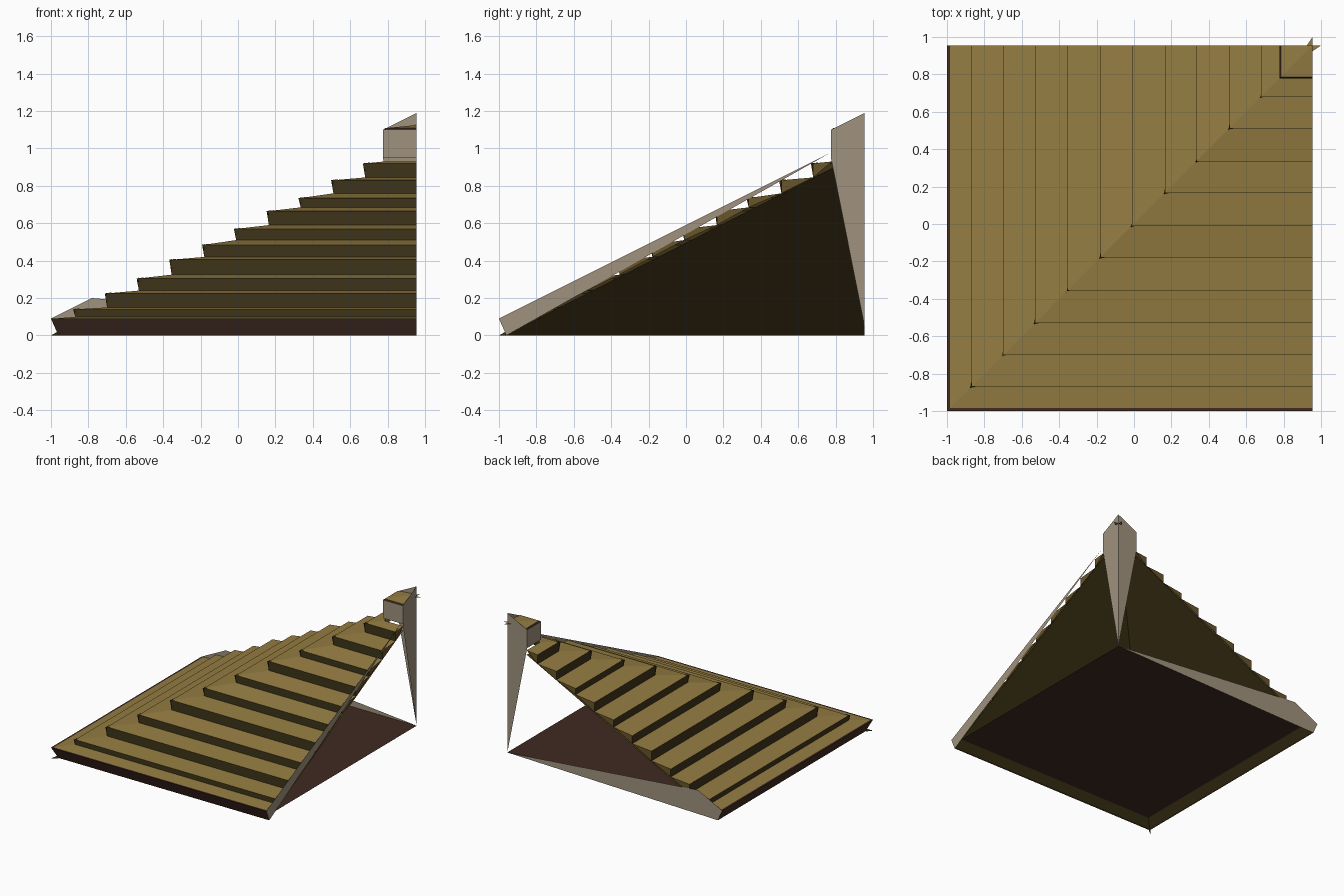
import bpy

cube = bpy.data.objects.get("Cube")
if cube:
    bpy.data.objects.remove(cube, do_unlink=True)


def material(name, rgb):
    m = bpy.data.materials.new(name)
    m.use_nodes = True
    m.diffuse_color = (*rgb, 1)
    bsdf = next(n for n in m.node_tree.nodes if n.type == 'BSDF_PRINCIPLED')
    bsdf.inputs["Base Color"].default_value = (*rgb, 1)
    bsdf.inputs["Roughness"].default_value = 0.9
    return m


STRAW = material("straw", (0.30, 0.205, 0.055))
WEATHERED = material("weathered straw", (0.14, 0.09, 0.022))
LINING = material("lining straw", (0.08, 0.054, 0.014))
DARK = material("dark straw", (0.048, 0.034, 0.009))
BROWN = material("dark brown wood", (0.052, 0.023, 0.015))
STONE = material("grey plaster", (0.35, 0.29, 0.21))

END = 0.955   # open sides of the quarter roof
FLOOR = 0.045  # height of the ceiling board


def build(name, faces, mat, mirrored=False):
    """Make one flat-faced object from polygons; mirrored swaps x and y."""
    verts, polys = [], []
    for face in faces:
        pts = [(y, x, z) for x, y, z in reversed(face)] if mirrored else face
        polys.append(tuple(range(len(verts), len(verts) + len(pts))))
        verts += pts
    mesh = bpy.data.meshes.new(name)
    mesh.from_pydata(verts, [], polys)
    mesh.materials.append(mat)
    obj = bpy.data.objects.new(name, mesh)
    bpy.context.collection.objects.link(obj)
    return obj


def strip(a, b):
    """Band from profile point a up to b, running from the hip to the open side."""
    (va, za), (vb, zb) = a, b
    return [(va, va, za), (END, va, za), (END, vb, zb), (vb, vb, zb)]


# Thatch courses: (nose position, bottom of riser, top of riser)
steps = [(-0.985, 0.09, 0.09), (-0.87, 0.10, 0.14), (-0.70, 0.15, 0.225),
         (-0.53, 0.24, 0.305), (-0.355, 0.325, 0.405), (-0.18, 0.42, 0.485),
         (-0.01, 0.51, 0.57), (0.165, 0.59, 0.665), (0.335, 0.685, 0.735),
         (0.51, 0.76, 0.83), (0.68, 0.845, 0.92), (0.78, 0.93, 0.93)]

for side, mirrored in (("front", False), ("side", True)):
    treads, risers, caps, tufts = [], [], [], []
    for (v, low, high), (v2, low2, _) in zip(steps, steps[1:]):
        treads.append(strip((v, high), (v2, low2)))
        if high > low:
            risers.append(strip((v, low), (v, high)))
            caps.append([(END, v, low), (END, v2, low2), (END, v, high)])
            tufts.append([(v - 0.012, v - 0.005, high), (v, v, low),
                          (v + 0.025, v, high + 0.005)])
    # Tuft at the foot of the hip
    tufts.append([(-1.0, -1.0, 0.0), (-0.955, -0.965, 0.0), (-0.965, -0.965, 0.02)])
    build(side + "_thatch_courses", treads, STRAW, mirrored)
    build(side + "_course_edges", risers, DARK, mirrored)
    build(side + "_course_ends", caps, WEATHERED, mirrored)
    build(side + "_hip_tufts", tufts, DARK, mirrored)

    # Flat inner lining and inner face of the eave
    build(side + "_lining", [strip((0.78, 0.894), (-0.96, 0.005)),
                             strip((-0.993, 0.088), (-0.955, 0.0))], LINING, mirrored)

    # Eave board
    build(side + "_eave", [strip((-0.96, 0.0), (-1.0, 0.09)),
                           strip((-1.0, 0.09), (-0.985, 0.09))], BROWN, mirrored)

    # Peak: tapering outer plate and short inner wall
    build(side + "_peak_plate", [[(END, 0.775, 0.95), (END, END, FLOOR),
                                  (END, END, 1.19), (END, 0.775, 1.10)]], STONE, mirrored)
    build(side + "_peak_wall", [[(0.775, 0.775, 0.95), (END, 0.775, 0.95),
                                 (END, 0.775, 1.10), (0.775, 0.775, 1.10)]], STONE, mirrored)
    # Peak thatch with its flat corner tuft
    build(side + "_peak_thatch", [strip((0.785, 1.108), (END, 1.125))], STRAW, mirrored)
    build(side + "_peak_edge", [strip((0.778, 1.098), (0.785, 1.108))], BROWN, mirrored)
    build(side + "_peak_tuft", [[(0.90, 0.92, 1.11), (END, END, 1.11),
                                 (END, 1.0, 1.11)]], STRAW, mirrored)

# Edge trims on the two open sides
x = END + 0.002
build("front_edge_trim", [[(x, -0.96, 0.0), (x, 0.76, 0.97), (x, -1.0, 0.09)]], STONE)
build("side_edge_trim", [[(-0.96, x, 0.0), (-1.0, x, 0.09),
                          (-0.78, x, 0.20), (END, x, FLOOR)]], STONE)

# Ceiling board under the roof
build("base_board", [[(-0.978, -0.978, FLOOR), (END, -0.978, FLOOR),
                      (END, END, FLOOR), (-0.978, END, FLOOR)]], BROWN)
